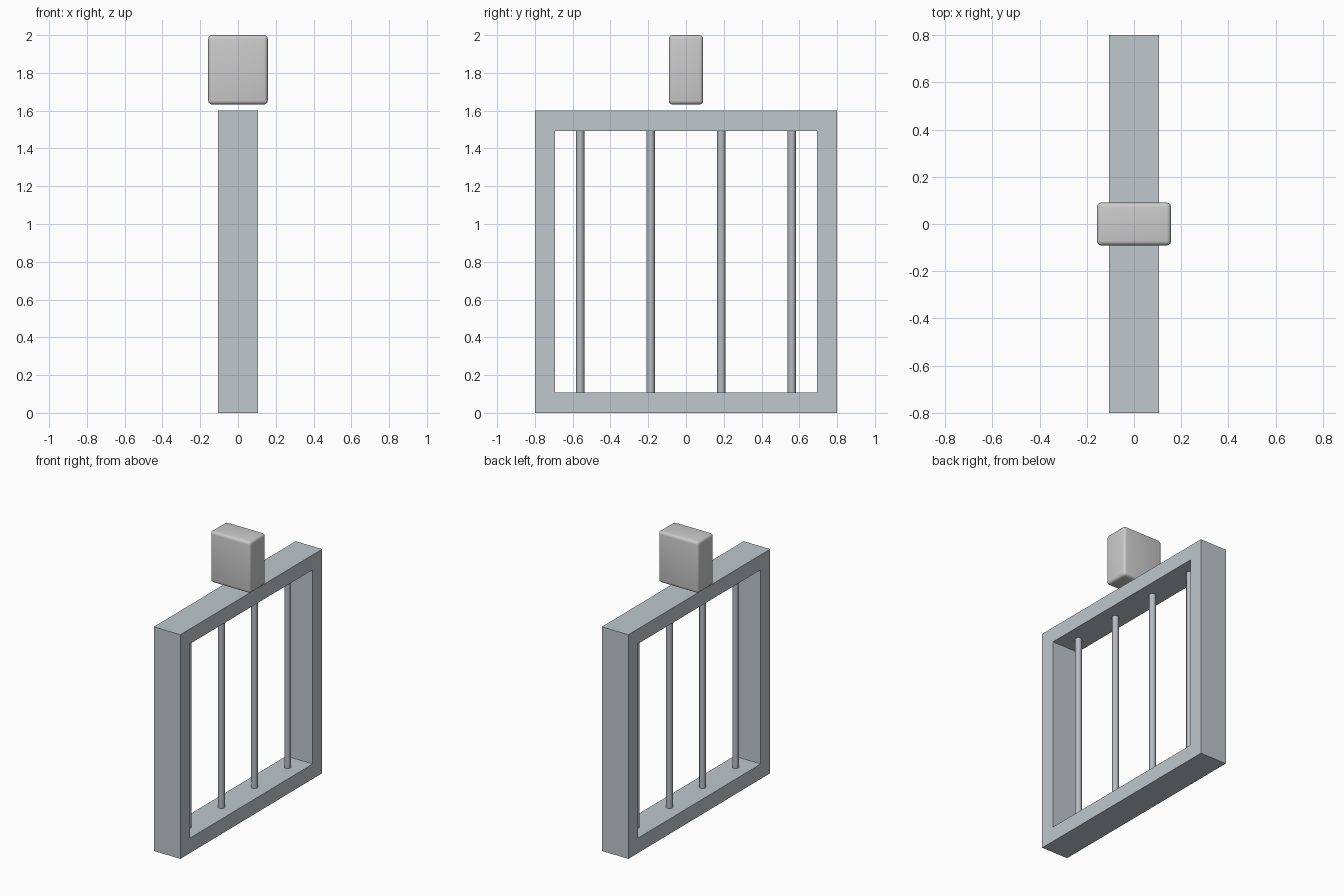
import bpy

if "Cube" in bpy.data.objects:
    bpy.data.objects.remove(bpy.data.objects["Cube"])

W, H, DEPTH = 1.6, 1.6, 0.21      # outer frame size (y, z, x)
RAIL = 0.107                      # frame thickness


def material(name, color):
    mat = bpy.data.materials.new(name)
    mat.diffuse_color = (*color, 1)
    mat.use_nodes = True
    mat.node_tree.nodes["Principled BSDF"].inputs["Base Color"].default_value = mat.diffuse_color
    return mat


def box(name, size, loc):
    bpy.ops.mesh.primitive_cube_add(size=1, location=loc)
    ob = bpy.context.object
    ob.name = name
    ob.scale = size
    bpy.ops.object.transform_apply(location=False, rotation=False, scale=True)
    return ob


frame_mat = material("frame_grey", (0.52, 0.58, 0.61))
bar_mat = material("bar_grey", (0.47, 0.50, 0.54))

# Frame: inner and outer rectangles bridged into one closed ring
iw, ow = W / 2 - RAIL, W / 2
outer = [(-ow, 0), (ow, 0), (ow, H), (-ow, H)]
inner = [(-iw, RAIL), (iw, RAIL), (iw, H - RAIL), (-iw, H - RAIL)]
verts = [(x, y, z) for x in (DEPTH / 2, -DEPTH / 2) for y, z in outer + inner]
faces = []
for i in range(4):
    j = (i + 1) % 4
    faces += [(i, j, j + 4, i + 4), (i + 8, i + 12, j + 12, j + 8),
              (i, i + 8, j + 8, j), (i + 4, j + 4, j + 12, i + 12)]
mesh = bpy.data.meshes.new("frame")
mesh.from_pydata(verts, [], faces)
frame = bpy.data.objects.new("frame", mesh)
bpy.context.collection.objects.link(frame)
mesh.materials.append(frame_mat)

# Vertical bars between bottom and top rails
for i in range(4):
    y = -0.56 + i * 0.3733
    bpy.ops.mesh.primitive_cylinder_add(
        vertices=24, radius=0.0215, depth=H - 2 * RAIL + 0.01,
        location=(0, y, H / 2))
    bar = bpy.context.object
    bar.name = f"bar_{i + 1}"
    bar.data.materials.append(bar_mat)
    bpy.ops.object.shade_smooth_by_angle()

# Rounded block floating just above the frame
block = box("top_block", (0.315, 0.182, 0.367), (0, 0, 1.8165))
bevel = block.modifiers.new("round_edges", 'BEVEL')
bevel.width = 0.02
bevel.segments = 4
bpy.ops.object.modifier_apply(modifier=bevel.name)
bpy.ops.object.shade_smooth_by_angle()
